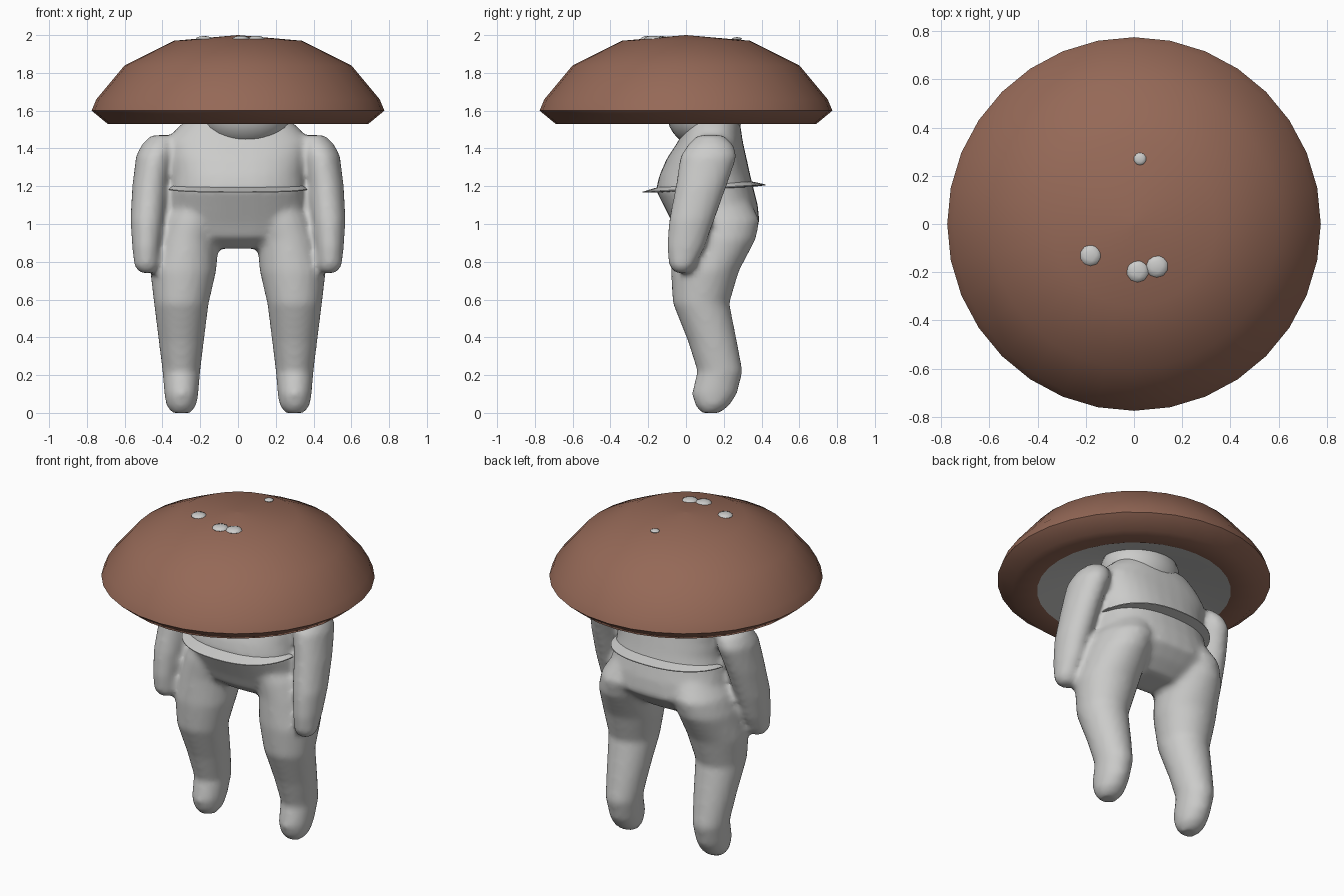
import bpy
import bmesh
from math import cos, sin, tau, copysign
from mathutils import Matrix

old = bpy.data.objects.get("Cube")
if old:
    bpy.data.objects.remove(old, do_unlink=True)


def make_material(name, color):
    material = bpy.data.materials.new(name)
    material.use_nodes = True
    material.diffuse_color = color
    material.node_tree.nodes["Principled BSDF"].inputs["Base Color"].default_value = color
    return material


grey = make_material("pale grey", (0.6, 0.6, 0.59, 1))
brown = make_material("mushroom brown", (0.3, 0.14, 0.095, 1))


def add_object(name, bm, materials, smooth_angle=None):
    mesh = bpy.data.meshes.new(name)
    bm.to_mesh(mesh)
    bm.free()
    for material in materials:
        mesh.materials.append(material)
    obj = bpy.data.objects.new(name, mesh)
    bpy.context.collection.objects.link(obj)
    if smooth_angle:
        select(obj)
        bpy.ops.object.shade_smooth_by_angle(angle=smooth_angle)
    return obj


def select(obj):
    bpy.ops.object.select_all(action="DESELECT")
    obj.select_set(True)
    bpy.context.view_layer.objects.active = obj


def loft(bm, rings, sides=32, power=1.0, closed=True, tilt=0.0):
    """Skin horizontal ovals given as (x, y, z, x radius, y radius)."""
    def rounded(value):
        return copysign(abs(value) ** power, value)

    loops = []
    for x, y, z, rx, ry in rings:
        loop = []
        for i in range(sides):
            a = tau * i / sides
            dy = ry * rounded(sin(a))
            loop.append(bm.verts.new((x + rx * rounded(cos(a)), y + dy, z + tilt * dy)))
        loops.append(loop)
    faces = []
    for low, high in zip(loops, loops[1:]):
        for i in range(sides):
            j = (i + 1) % sides
            faces.append(bm.faces.new((low[i], low[j], high[j], high[i])))
    if closed:
        faces.append(bm.faces.new(loops[0][::-1]))
        faces.append(bm.faces.new(loops[-1]))
    bmesh.ops.recalc_face_normals(bm, faces=faces)
    return faces


# Body: trunk, legs and arms fused into one soft skin
body = bmesh.new()
trunk = [
    (0, 0.14, 0.87, 0.22, 0.10),
    (0, 0.14, 0.93, 0.33, 0.18),
    (0, 0.16, 1.00, 0.38, 0.23),
    (0, 0.13, 1.10, 0.37, 0.25),
    (0, 0.10, 1.18, 0.36, 0.26),
    (0, 0.10, 1.26, 0.35, 0.24),
    (0, 0.11, 1.35, 0.36, 0.21),
    (0, 0.13, 1.44, 0.38, 0.17),
    (0, 0.14, 1.51, 0.32, 0.15),
    (0, 0.14, 1.58, 0.24, 0.13),
]
leg = [
    (0.30, 0.13, 0.00, 0.05, 0.05),
    (0.30, 0.14, 0.04, 0.08, 0.09),
    (0.30, 0.15, 0.10, 0.09, 0.12),
    (0.30, 0.18, 0.22, 0.10, 0.12),
    (0.30, 0.14, 0.38, 0.12, 0.13),
    (0.30, 0.08, 0.58, 0.145, 0.15),
    (0.29, 0.10, 0.75, 0.175, 0.18),
    (0.27, 0.15, 0.92, 0.17, 0.22),
    (0.24, 0.16, 1.02, 0.17, 0.23),
    (0.20, 0.14, 1.12, 0.15, 0.20),
]
arm = [
    (0.48, -0.02, 0.74, 0.04, 0.04),
    (0.485, -0.02, 0.78, 0.065, 0.07),
    (0.485, 0.00, 0.88, 0.075, 0.10),
    (0.48, 0.03, 1.02, 0.09, 0.12),
    (0.465, 0.08, 1.20, 0.095, 0.135),
    (0.44, 0.12, 1.36, 0.10, 0.15),
    (0.42, 0.13, 1.42, 0.09, 0.12),
    (0.40, 0.13, 1.47, 0.06, 0.07),
]
loft(body, trunk, power=0.85)
for side in (-1, 1):
    for limb in (leg, arm):
        loft(body, [(side * x, y, z, rx, ry) for x, y, z, rx, ry in limb], sides=24)
body_object = add_object("body", body, [grey])
remesh = body_object.modifiers.new("Fuse", "REMESH")
remesh.mode = "VOXEL"
remesh.voxel_size = 0.018
remesh.use_smooth_shade = True
soften = body_object.modifiers.new("Soften", "SMOOTH")
soften.factor = 0.5
soften.iterations = 5

# Shirt hem: a thin flared rim around the waist
hem = bmesh.new()
loft(hem, [
    (0, 0.10, 1.18, 0.33, 0.23),
    (0, 0.095, 1.185, 0.37, 0.325),
    (0, 0.095, 1.19, 0.37, 0.325),
    (0, 0.10, 1.21, 0.35, 0.25),
], sides=48, power=0.85, closed=False, tilt=0.06)
add_object("shirt_hem", hem, [grey], 0.6)

# Head tucked under the cap
head = bmesh.new()
bmesh.ops.create_uvsphere(head, u_segments=32, v_segments=16, radius=1,
                          matrix=Matrix.LocRotScale((0.04, 0.1, 1.58), None, (0.24, 0.2, 0.18)))
add_object("head", head, [grey], 1.0)

# Mushroom cap: turned profile with a grey hollow underneath
cap = bmesh.new()
profile = [(0.003, 2.0), (0.34, 1.97), (0.6, 1.84), (0.75, 1.66), (0.775, 1.6),
           (0.69, 1.53), (0.55, 1.53), (0.01, 1.74)]
for face in loft(cap, [(0, 0, z, r, r) for r, z in profile]):
    center = face.calc_center_median()
    inside = face.normal.z < 0 and center.z > 1.54 and center.xy.length < 0.5
    face.material_index = int(inside)
add_object("mushroom_cap", cap, [brown, grey], 0.7)

# Pale warts on top of the cap
for number, (x, y, radius) in enumerate([(-0.18, -0.13, 0.044), (0.015, -0.195, 0.047),
                                         (0.095, -0.175, 0.047), (0.025, 0.27, 0.026)]):
    wart = bmesh.new()
    bmesh.ops.create_icosphere(wart, subdivisions=2, radius=radius,
                               matrix=Matrix.LocRotScale((x, y, 1.98), None, (1, 1, 0.35)))
    add_object(f"cap_wart_{number}", wart, [grey], 0.6)
